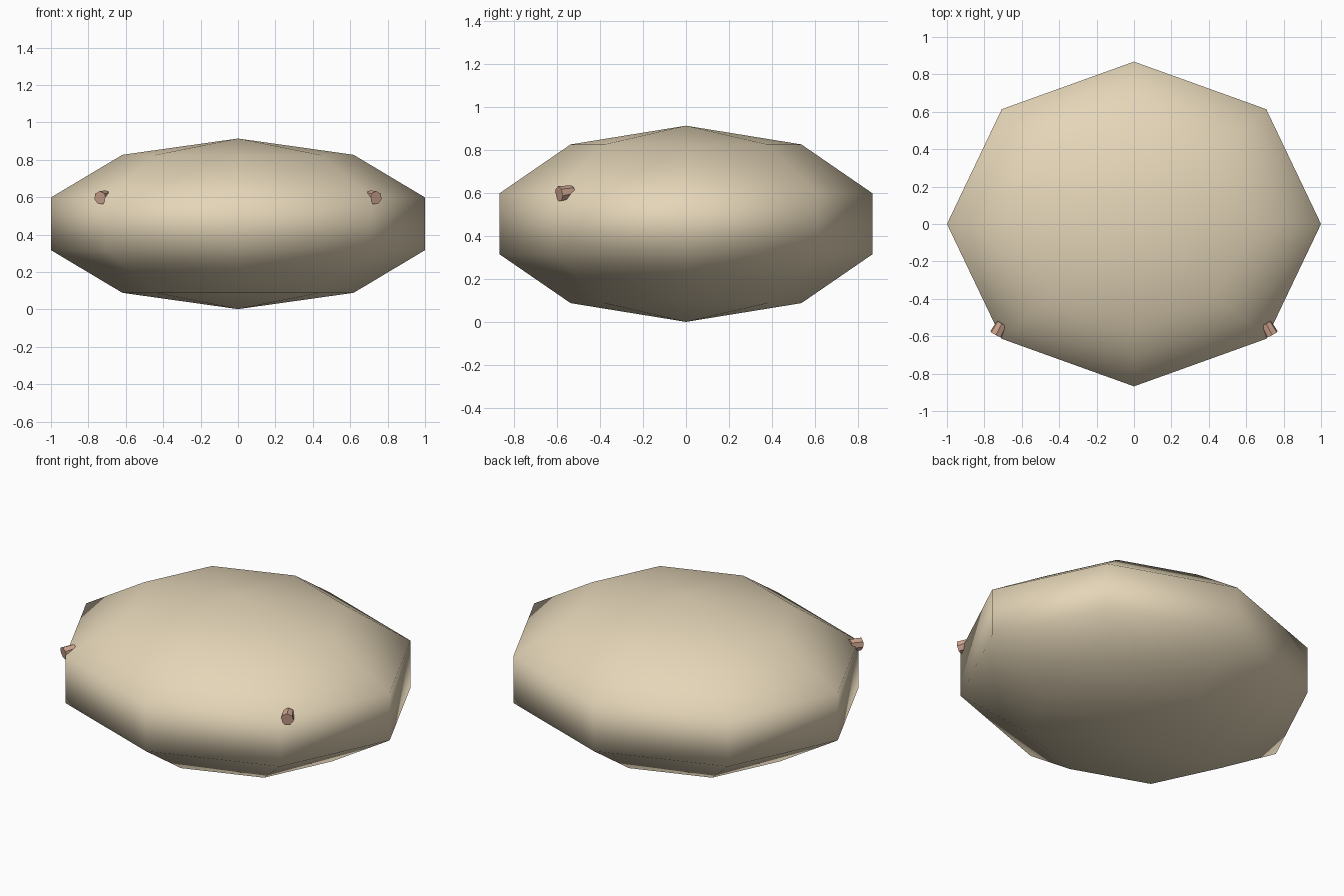
import bpy, math
from mathutils import Vector

if "Cube" in bpy.data.objects:
    bpy.data.objects.remove(bpy.data.objects["Cube"])


def material(name, rgb):
    m = bpy.data.materials.new(name)
    m.diffuse_color = (*rgb, 1)
    m.use_nodes = True
    m.node_tree.nodes["Principled BSDF"].inputs["Base Color"].default_value = m.diffuse_color
    return m


def finish(name, mat, smooth):
    o = bpy.context.object
    o.name = name
    o.data.materials.append(mat)
    for p in o.data.polygons:
        p.use_smooth = smooth
    return o


tan = material("tan", (0.78, 0.67, 0.48))
pink = material("pink", (0.62, 0.38, 0.28))

# Body: coarse flattened sphere, eight sides and five bands
bpy.ops.mesh.primitive_uv_sphere_add(segments=8, ring_count=5, radius=1,
                                     location=(0, 0, 0.458))
body = finish("body", tan, True)
k = 1 / math.sin(math.radians(72))
body.scale = (k, 0.868 * k, 0.456)

# Small stubs half sunk into the front corners
for side, label in ((-1, "left"), (1, "right")):
    tip = Vector((side * 0.737, -0.590, 0.597))
    root = Vector((side * 0.705, -0.530, 0.606))
    axis = tip - root
    bpy.ops.mesh.primitive_cone_add(vertices=7, radius1=0.031, radius2=0.036,
                                    depth=axis.length,
                                    location=(tip + root) / 2)
    stub = finish(label + "_stub", pink, False)
    stub.rotation_euler = axis.to_track_quat('Z', 'Y').to_euler()
